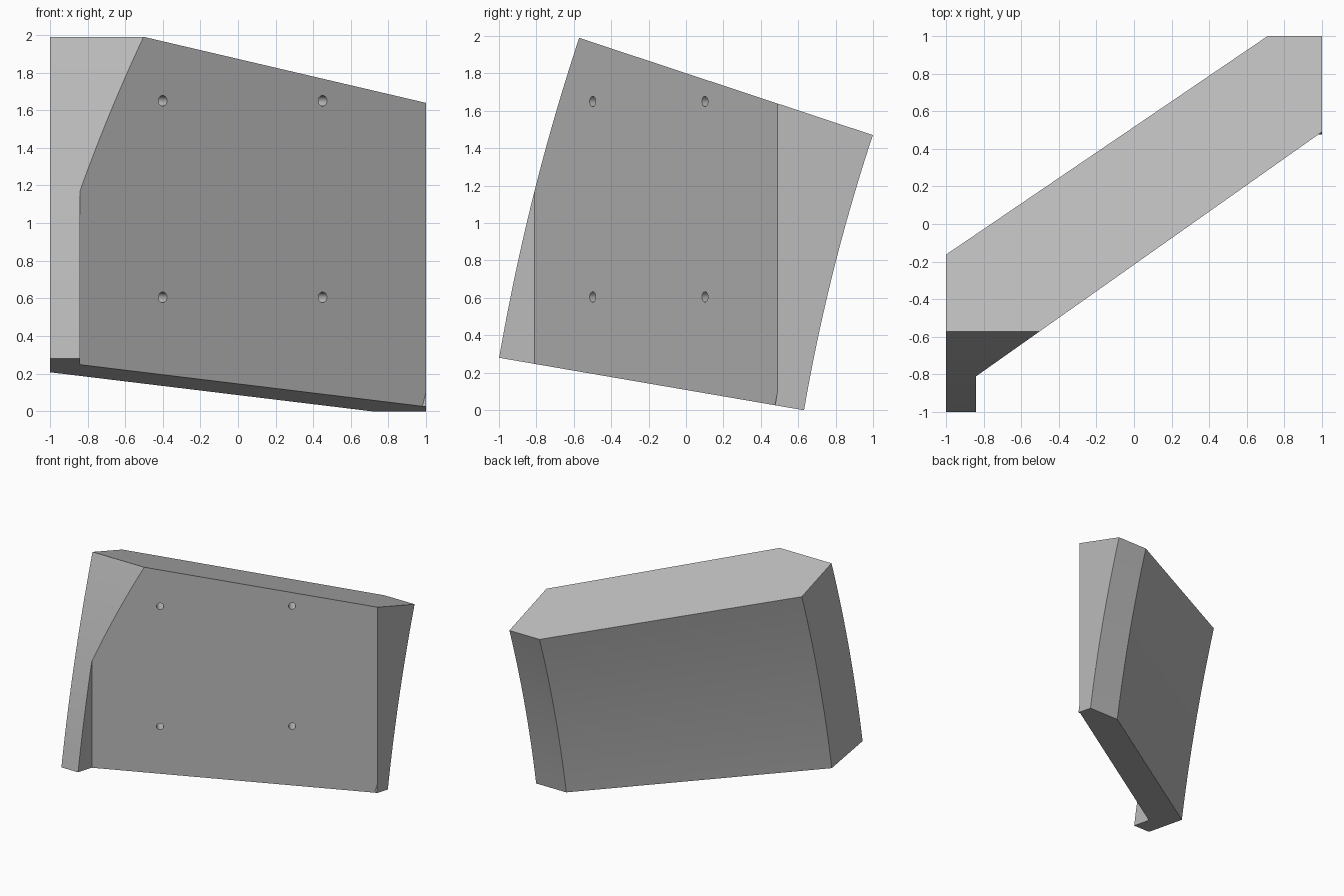
import bpy
import bmesh
import math
from mathutils import Vector

cube = bpy.data.objects.get("Cube")
if cube:
    bpy.data.objects.remove(cube, do_unlink=True)

grey = bpy.data.materials.new("plain_grey")
grey.use_nodes = True
grey.diffuse_color = (0.5, 0.5, 0.5, 1)
grey.node_tree.nodes["Principled BSDF"].inputs["Base Color"].default_value = (0.5, 0.5, 0.5, 1)

# Both parts are sections swept through a shallow arc about one distant x axis
CENTRE = Vector((0, 10.65, -1.724))
RADIUS = 11.82
START, END = math.atan(0.172), math.atan(0.331)
STEPS = 24

# Upright mounting plane on the front of the core
PLANE_POINT = Vector((-0.84, -0.81, 0))
PLANE_SLOPE = 0.7065
PLANE_NORMAL = Vector((PLANE_SLOPE, -1, 0)).normalized()


def make_object(name, bm):
    bmesh.ops.recalc_face_normals(bm, faces=bm.faces)
    mesh = bpy.data.meshes.new(name)
    bm.to_mesh(mesh)
    bm.free()
    mesh.materials.append(grey)
    obj = bpy.data.objects.new(name, mesh)
    bpy.context.collection.objects.link(obj)
    return obj


def sweep(section):
    """Sweep a section of (x, depth behind the outer arc) points."""
    bm = bmesh.new()
    verts = []
    for x, depth in section:
        r = RADIUS - depth
        verts.append(bm.verts.new(CENTRE + Vector((x, -r * math.cos(START), r * math.sin(START)))))
    face = bm.faces.new(verts)
    bmesh.ops.spin(bm, geom=[face] + face.edges[:] + verts, cent=CENTRE, axis=(1, 0, 0),
                   angle=START - END, steps=STEPS)
    bmesh.ops.remove_doubles(bm, verts=bm.verts, dist=1e-5)
    return bm


def smooth(obj):
    obj.data.shade_smooth()
    obj.data.set_sharp_from_angle(angle=math.radians(20))


# Outer shell: left wall, slanted back and right return
seam = [(-0.84, 0.369), (0.76, 1.497), (1, 1.497)]
shell = make_object("outer_shell", sweep(
    [(-1, 0), (-0.84, 0)] + seam + [(1, 1.654), (0.71, 1.654), (-1, 0.43)]))
smooth(shell)

# Core: fills the shell and is sliced flat along the mounting plane
bm = sweep([(-0.84, 0)] + seam + [(1, 0)])
cut = bmesh.ops.bisect_plane(bm, geom=bm.verts[:] + bm.edges[:] + bm.faces[:], dist=1e-5,
                             plane_co=PLANE_POINT, plane_no=PLANE_NORMAL, clear_outer=True)
rim = [e for e in cut["geom_cut"] if isinstance(e, bmesh.types.BMEdge)]
bmesh.ops.contextual_create(bm, geom=rim)
core = make_object("core_block", bm)

# Four round holes square to the mounting plane
bm = bmesh.new()
turn = PLANE_NORMAL.to_track_quat('Z', 'Y').to_matrix().to_4x4()
for x in (-0.4, 0.45):
    for z in (0.605, 1.65):
        y = PLANE_POINT.y + (x - PLANE_POINT.x) * PLANE_SLOPE
        place = turn.copy()
        place.translation = (x, y, z)
        bmesh.ops.create_cone(bm, cap_ends=True, segments=24, radius1=0.028,
                              radius2=0.028, depth=0.3, matrix=place)
cutter = make_object("hole_cutter", bm)
cutter.hide_render = True

holes = core.modifiers.new("holes", 'BOOLEAN')
holes.operation = 'DIFFERENCE'
holes.solver = 'EXACT'
holes.object = cutter
bpy.context.view_layer.objects.active = core
bpy.ops.object.modifier_apply(modifier=holes.name)
bpy.data.objects.remove(cutter, do_unlink=True)
smooth(core)
